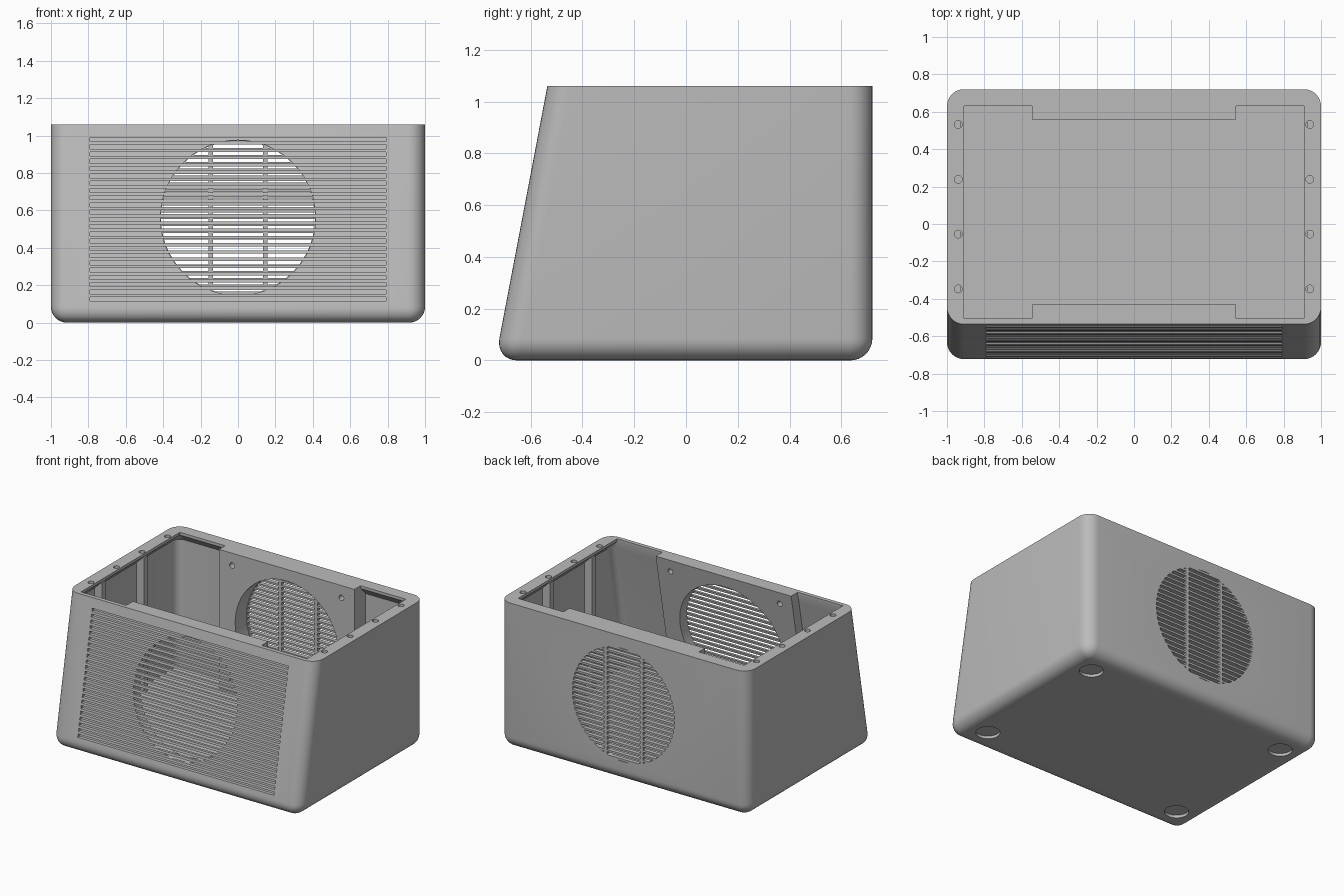
import bpy, bmesh, math
from mathutils import Matrix

if "Cube" in bpy.data.objects:
    bpy.data.objects.remove(bpy.data.objects["Cube"])

H = 1.06                      # overall height
BACK = 0.72                   # rear face
FAN_Z, FAN_R = 0.56, 0.415    # fan openings
WALL = 0.03


def front(z):
    """y of the sloped front face at height z"""
    return -0.737 + 0.19 * z


def make(name, bm):
    bmesh.ops.recalc_face_normals(bm, faces=bm.faces)
    mesh = bpy.data.meshes.new(name)
    bm.to_mesh(mesh)
    bm.free()
    ob = bpy.data.objects.new(name, mesh)
    bpy.context.collection.objects.link(ob)
    return ob


def ring(bm, z, x, y0, y1, r, steps=8):
    """Rounded rectangle at height z"""
    verts = []
    corners = [(x - r, y1 - r), (r - x, y1 - r), (r - x, y0 + r), (x - r, y0 + r)]
    for q, (cx, cy) in enumerate(corners):
        for i in range(steps + 1):
            a = (q + i / steps) * math.pi / 2
            verts.append(bm.verts.new((cx + r * math.cos(a), cy + r * math.sin(a), z)))
    return verts


def loft(name, sections):
    bm = bmesh.new()
    rings = [ring(bm, *s) for s in sections]
    for a, b in zip(rings, rings[1:]):
        for i in range(len(a)):
            j = (i + 1) % len(a)
            bm.faces.new((a[i], a[j], b[j], b[i]))
    bm.faces.new(rings[0])
    bm.faces.new(rings[-1])
    return make(name, bm)


def box(bm, x0, x1, y0, y1, z0, z1):
    m = Matrix.Translation(((x0 + x1) / 2, (y0 + y1) / 2, (z0 + z1) / 2))
    bmesh.ops.create_cube(bm, size=1, matrix=m @ Matrix.Diagonal((x1 - x0, y1 - y0, z1 - z0, 1)))


def rod(bm, x, y0, y1, z, r, segs=24):
    """Cylinder along y"""
    m = Matrix.Translation((x, (y0 + y1) / 2, z)) @ Matrix.Rotation(math.pi / 2, 4, 'X')
    bmesh.ops.create_cone(bm, cap_ends=True, segments=segs, radius1=r, radius2=r,
                          depth=y1 - y0, matrix=m)


def peg(bm, x, y, z0, z1, r, segs=24):
    """Cylinder along z"""
    bmesh.ops.create_cone(bm, cap_ends=True, segments=segs, radius1=r, radius2=r,
                          depth=z1 - z0, matrix=Matrix.Translation((x, y, (z0 + z1) / 2)))


def lean(bm):
    """Shear so that y is measured from the sloped front"""
    for v in bm.verts:
        v.co.y += front(v.co.z)


def boolean(target, tool, operation='DIFFERENCE'):
    mod = target.modifiers.new("cut", 'BOOLEAN')
    mod.operation, mod.object, mod.solver = operation, tool, 'EXACT'
    bpy.context.view_layer.objects.active = target
    bpy.ops.object.modifier_apply(modifier=mod.name)
    bpy.data.objects.remove(tool)


# Outer body with filleted base
sections = []
R = 0.085
for i in range(9):
    a = i / 8 * math.pi / 2
    d, z = R * (1 - math.sin(a)), R * (1 - math.cos(a))
    sections.append((z, 1 - d, front(z) + d, BACK - d, 0.09 - d))
sections.append((H, 1, front(H), BACK, 0.09))
case = loft("speaker_style_case", sections)
case.name = "case_body"

# Inner cavity narrowing to the rim lip
lip_y = front(H) + WALL
cavity = loft("cavity_cutter", [
    (0.05, 1 - WALL, front(0.05) + WALL, BACK - WALL, 0.06),
    (0.98, 1 - WALL, front(0.98) + WALL, BACK - WALL, 0.06),
    (1.04, 0.91, lip_y, 0.63, 0.003),
    (1.2, 0.91, lip_y, 0.63, 0.003)])

# Fan mounting blocks and wall ribs stay solid
bm = bmesh.new()
box(bm, -0.545, 0.545, -0.05, 0.105, -0.1, 1.3)
lean(bm)
boolean(cavity, make("front_block", bm))
bm = bmesh.new()
box(bm, -0.545, 0.545, 0.56, 0.9, -0.1, 1.3)
boolean(cavity, make("back_block", bm))
bm = bmesh.new()
for s in (-1, 1):
    for y in (-0.24, 0.24):
        box(bm, s * 0.95 - 0.04, s * 0.95 + 0.04, y - 0.022, y + 0.022, -0.1, 1.03)
boolean(cavity, make("ribs", bm))
boolean(case, cavity)

# Front louvre grooves, open where the fan hole meets them
bm = bmesh.new()
for i in range(23):
    z = 0.125 + i * 0.0388
    box(bm, -0.79, 0.79, -0.1, 0.024, z - 0.011, z + 0.011)
lean(bm)
boolean(case, make("front_slots", bm))

# Fan holes from the inside
bm = bmesh.new()
rod(bm, 0, 0.018, 0.2, FAN_Z, FAN_R, 64)
lean(bm)
boolean(case, make("front_fan_hole", bm))
bm = bmesh.new()
rod(bm, 0, 0.4, BACK - WALL, FAN_Z, FAN_R, 64)
boolean(case, make("back_fan_hole", bm))

# Round rear grille with two upright bars
bm = bmesh.new()
for i in range(24):
    z = FAN_Z + (i - 11.5) * 0.0365
    for x0, x1 in ((-0.5, -0.157), (-0.133, 0.133), (0.157, 0.5)):
        box(bm, x0, x1, 0.66, 0.8, z - 0.011, z + 0.011)
slots = make("back_slots", bm)
bm = bmesh.new()
rod(bm, 0, 0.64, 0.85, FAN_Z, FAN_R - 0.003, 64)
boolean(slots, make("grille_outline", bm), 'INTERSECT')
boolean(case, slots)

# Fan screw holes
bm = bmesh.new()
for x in (-0.44, 0.44):
    for z in (0.13, 0.97):
        rod(bm, x, 0.06, 0.2, z, 0.02, 16)
lean(bm)
for x in (-0.44, 0.44):
    for z in (0.13, 0.97):
        rod(bm, x, 0.45, 0.62, z, 0.02, 16)

# Rim screw holes and foot recesses
for s in (-1, 1):
    for i in range(4):
        peg(bm, s * 0.94, -0.347 + i * 0.293, 1.025, 1.2, 0.021, 16)
    for y in (-0.53, 0.53):
        peg(bm, s * 0.81, y, -0.1, 0.02, 0.08, 32)
boolean(case, make("small_holes", bm))

# Material
grey = bpy.data.materials.new("plain grey")
grey.use_nodes = True
colour = (0.5, 0.5, 0.5, 1)
grey.diffuse_color = colour
grey.node_tree.nodes["Principled BSDF"].inputs["Base Color"].default_value = colour
case.data.materials.clear()
case.data.materials.append(grey)
for p in case.data.polygons:
    p.material_index = 0

bpy.ops.object.select_all(action='DESELECT')
case.select_set(True)
bpy.context.view_layer.objects.active = case
bpy.ops.object.shade_smooth_by_angle(angle=math.radians(30))
